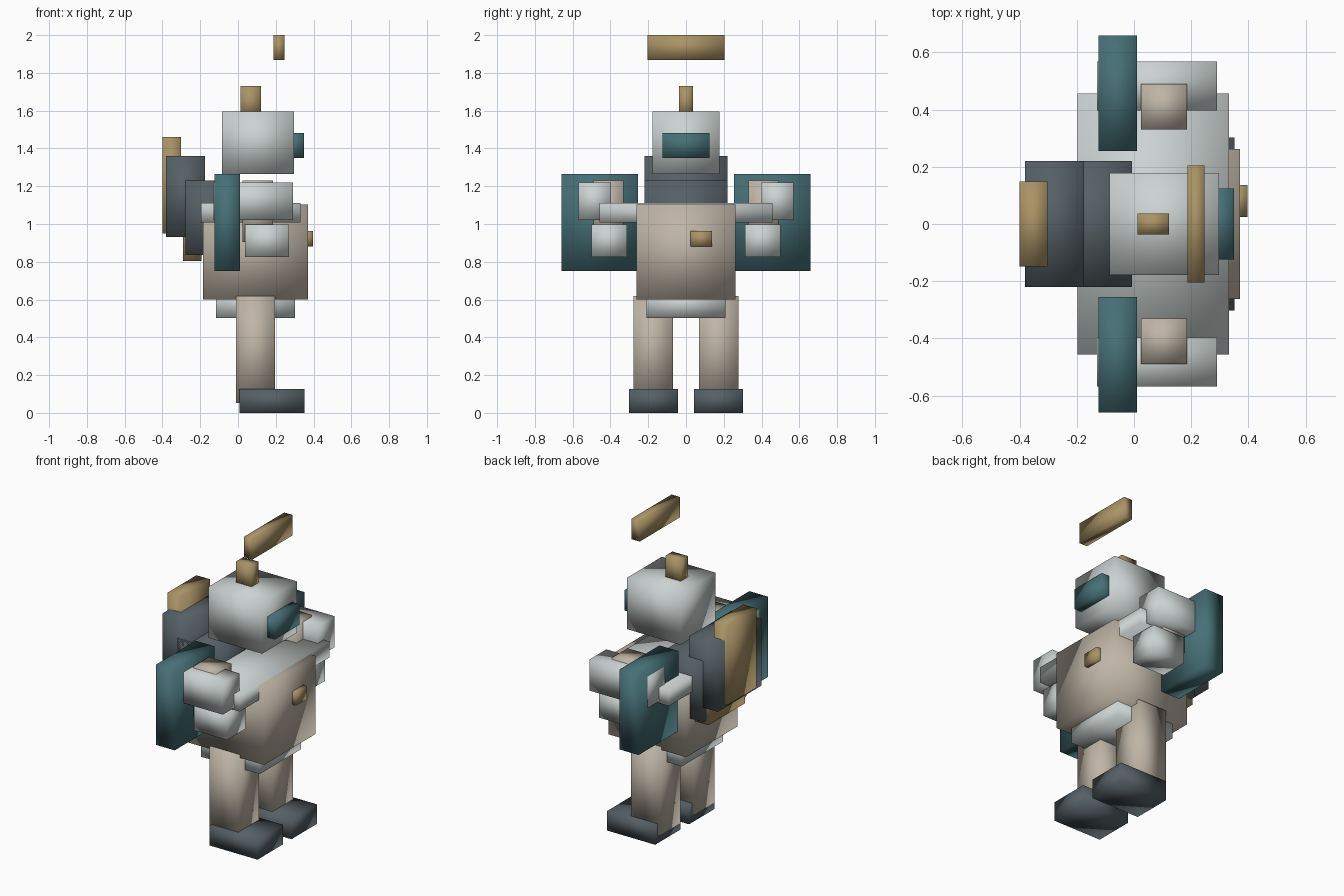
import bpy
from mathutils import Vector

if "Cube" in bpy.data.objects:
    bpy.data.objects.remove(bpy.data.objects["Cube"])


def material(name, rgb):
    m = bpy.data.materials.new(name)
    m.diffuse_color = (*rgb, 1)
    m.use_nodes = True
    m.node_tree.nodes["Principled BSDF"].inputs["Base Color"].default_value = m.diffuse_color
    return m


PALE = material("pale_metal", (0.60, 0.65, 0.64))
SAND = material("sand", (0.52, 0.46, 0.38))
DARK = material("dark_slate", (0.09, 0.115, 0.13))
TEAL = material("teal", (0.06, 0.16, 0.18))
GOLD = material("gold", (0.40, 0.29, 0.13))


def box(name, mat, x, y, z):
    """Smooth-shaded block spanning the given (min, max) ranges."""
    lo, hi = Vector((x[0], y[0], z[0])), Vector((x[1], y[1], z[1]))
    bpy.ops.mesh.primitive_cube_add(size=1, location=(lo + hi) / 2)
    o = bpy.context.object
    o.name = name
    o.scale = hi - lo
    bpy.ops.object.transform_apply(location=False, rotation=False, scale=True)
    bpy.ops.object.shade_smooth()
    o.data.materials.append(mat)
    return o


def centred(name, mat, x, half, z):
    return box(name, mat, x, (-half, half), z)


def pair(name, mat, x, y, z):
    """Same block on both sides of the body."""
    box("left_" + name, mat, x, y, z)
    box("right_" + name, mat, x, (-y[1], -y[0]), z)


# Head, visor, crest and floating bar
centred("head", PALE, (-0.085, 0.297), 0.178, (1.265, 1.595))
centred("visor", TEAL, (0.25, 0.35), 0.125, (1.35, 1.483))
centred("crest", GOLD, (0.012, 0.122), 0.036, (1.56, 1.73))
centred("floating_bar", GOLD, (0.187, 0.246), 0.204, (1.868, 2.0))

# Body
centred("torso", SAND, (-0.185, 0.37), 0.262, (0.60, 1.103))
centred("shoulder_plate", PALE, (-0.197, 0.332), 0.457, (1.008, 1.11))
centred("hip", PALE, (-0.117, 0.302), 0.21, (0.503, 0.64))
box("chest_badge", GOLD, (0.34, 0.397), (0.024, 0.137), (0.88, 0.963))

# Backpack
centred("pack_inner", DARK, (-0.277, -0.007), 0.221, (0.835, 1.23))
centred("pack_outer", DARK, (-0.382, -0.175), 0.221, (0.93, 1.36))
centred("pack_panel", GOLD, (-0.40, -0.303), 0.148, (0.95, 1.46))
centred("pack_base", GOLD, (-0.29, -0.192), 0.185, (0.805, 1.10))

# Arms and side shields
pair("shoulder", PALE, (-0.129, 0.29), (0.397, 0.569), (1.02, 1.22))
pair("upper_arm", SAND, (0.025, 0.185), (0.331, 0.490), (0.905, 1.23))
pair("fist", PALE, (0.038, 0.271), (0.312, 0.50), (0.825, 0.997))
pair("shield", TEAL, (-0.124, 0.011), (0.255, 0.66), (0.75, 1.266))

# Legs and feet
pair("leg", SAND, (-0.01, 0.197), (0.07, 0.278), (0.053, 0.62))
pair("foot", DARK, (0.008, 0.351), (0.043, 0.302), (0.0, 0.126))
